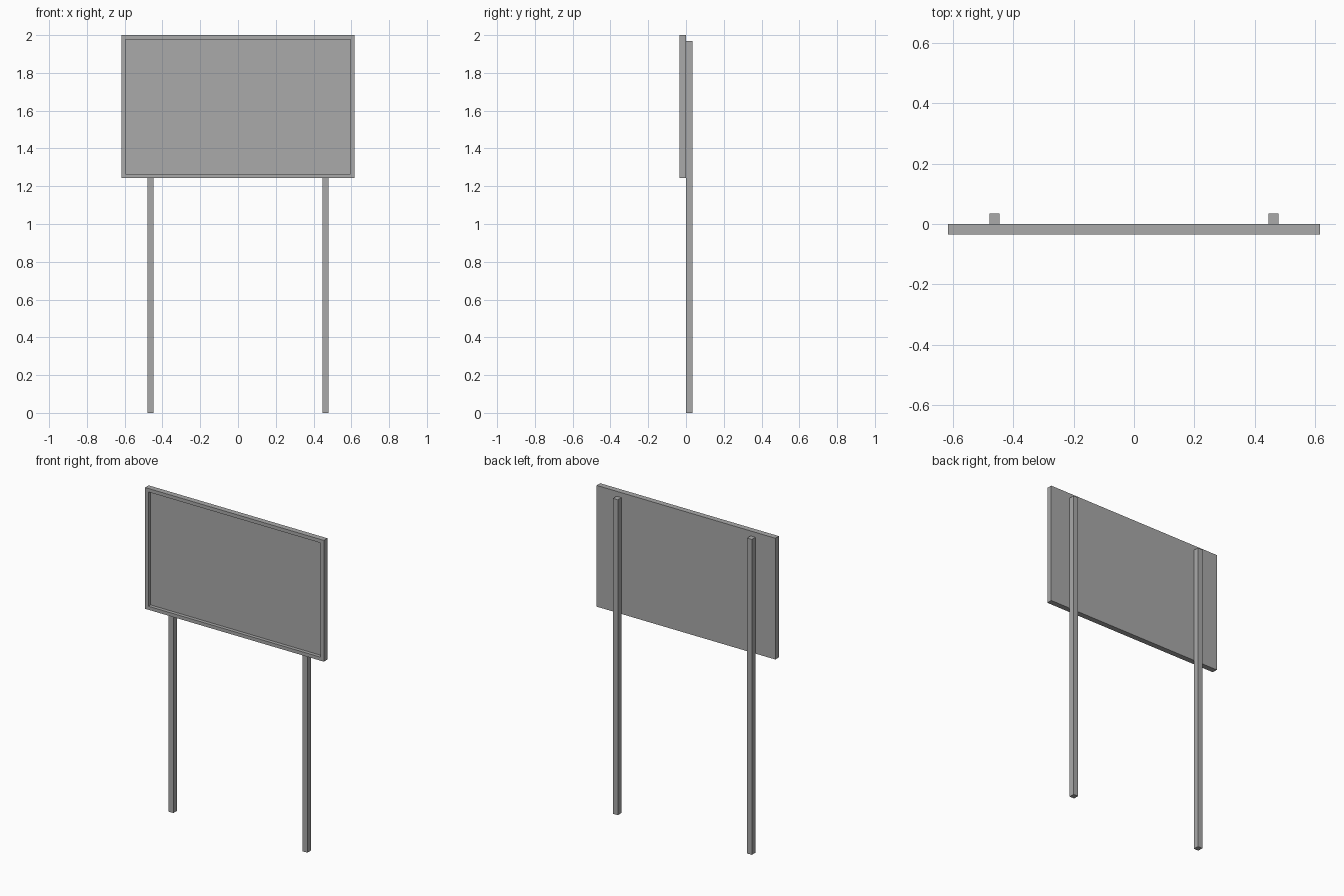
import bpy
import bmesh
from mathutils import Vector

cube = bpy.data.objects.get("Cube")
if cube:
    bpy.data.objects.remove(cube, do_unlink=True)

# Single painted-metal grey
grey = bpy.data.materials.new("plain_grey")
grey.use_nodes = True
colour = (0.4, 0.4, 0.4, 1)
grey.diffuse_color = colour
grey.node_tree.nodes["Principled BSDF"].inputs["Base Color"].default_value = colour


def box(name, low, high, recess=None):
    """Box between two corners; recess = (border, depth) sinks the front face."""
    low, high = Vector(low), Vector(high)
    centre, size = (low + high) / 2, high - low
    bm = bmesh.new()
    bmesh.ops.create_cube(bm, size=1)
    for v in bm.verts:
        v.co = v.co * size
    if recess:
        border, depth = recess
        bm.normal_update()
        front = min(bm.faces, key=lambda f: f.normal.y)
        # Flat frame border, then straight walls down to the panel
        bmesh.ops.inset_region(bm, faces=[front], thickness=border)
        walls = bmesh.ops.extrude_face_region(bm, geom=[front])
        sunk = [v for v in walls["geom"] if isinstance(v, bmesh.types.BMVert)]
        bmesh.ops.translate(bm, verts=sunk, vec=(0, depth, 0))
        if front.is_valid:
            bmesh.ops.delete(bm, geom=[front], context="FACES_ONLY")
        bmesh.ops.recalc_face_normals(bm, faces=bm.faces)
    mesh = bpy.data.meshes.new(name)
    bm.to_mesh(mesh)
    bm.free()
    mesh.materials.append(grey)
    obj = bpy.data.objects.new(name, mesh)
    obj.location = centre
    bpy.context.collection.objects.link(obj)
    return obj


# Framed board with a sunken panel
box("sign_board", (-0.617, -0.035, 1.243), (0.617, 0.0, 2.0), recess=(0.031, 0.022))

# Two square posts against the back of the board
for side, x in (("left", 0.463), ("right", -0.463)):
    box(side + "_post", (x - 0.0165, 0.0, 0), (x + 0.0165, 0.035, 1.969))
